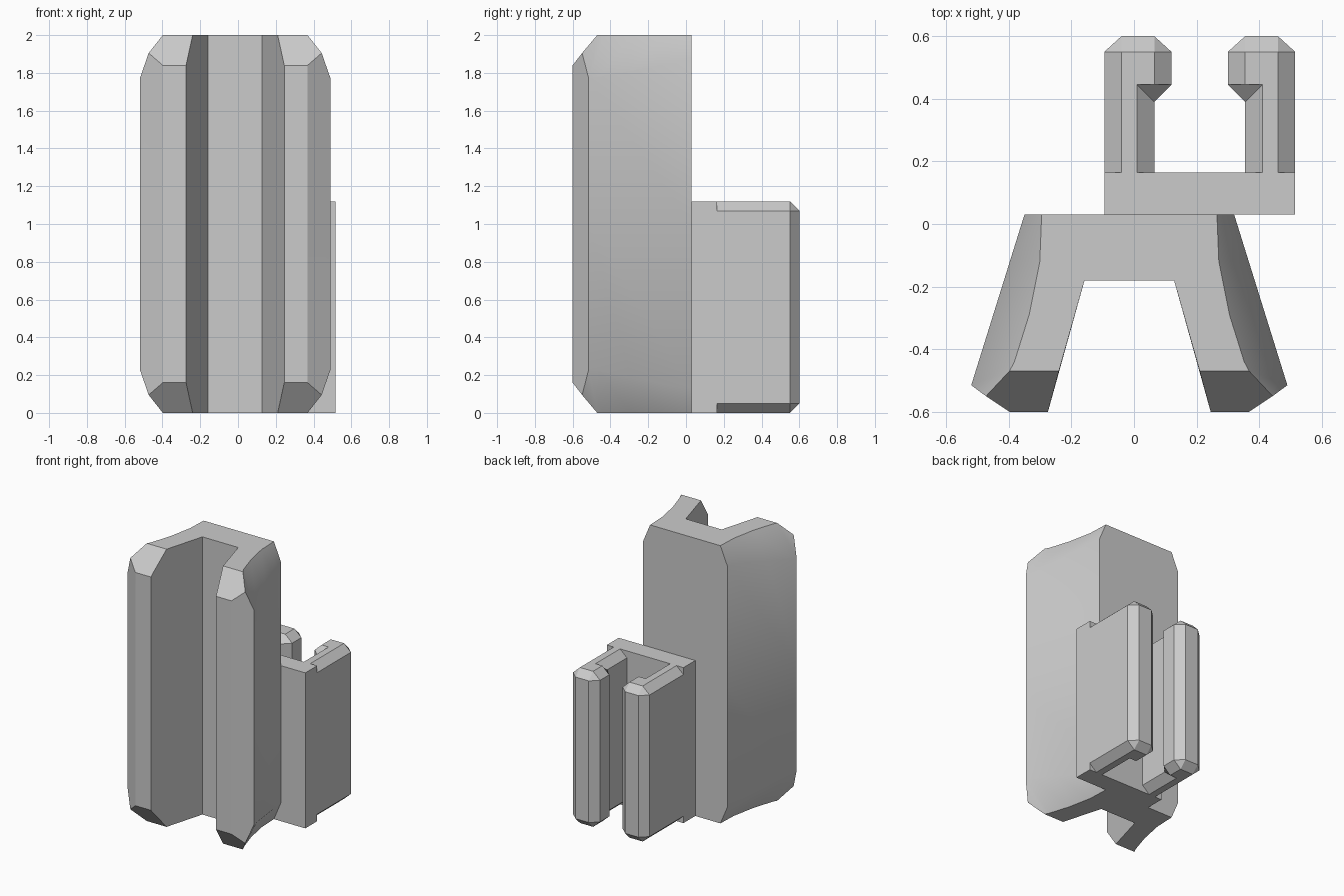
import bpy
import bmesh
from math import radians
from mathutils import Matrix

cube = bpy.data.objects.get("Cube")
if cube:
    bpy.data.objects.remove(cube, do_unlink=True)

# One plain grey plastic
GREY = (0.6, 0.6, 0.6, 1)
grey = bpy.data.materials.new("grey_plastic")
grey.use_nodes = True
grey.diffuse_color = GREY
grey.node_tree.nodes["Principled BSDF"].inputs["Base Color"].default_value = GREY


def finish(bm, name, location=(0, 0, 0), smooth=False):
    bmesh.ops.remove_doubles(bm, verts=bm.verts, dist=0.0005)
    bmesh.ops.recalc_face_normals(bm, faces=bm.faces)
    mesh = bpy.data.meshes.new(name)
    bm.to_mesh(mesh)
    bm.free()
    mesh.materials.append(grey)
    obj = bpy.data.objects.new(name, mesh)
    obj.location = location
    bpy.context.collection.objects.link(obj)
    if smooth:
        bpy.ops.object.select_all(action="DESELECT")
        obj.select_set(True)
        bpy.context.view_layer.objects.active = obj
        bpy.ops.object.shade_smooth_by_angle(angle=radians(31))
    return obj


def loft(bm, rings):
    """Skin matching rings and cap both ends; coincident points collapse later."""
    loops = [[bm.verts.new(p) for p in ring] for ring in rings]
    for a, b in zip(loops, loops[1:]):
        for i in range(len(a)):
            j = (i + 1) % len(a)
            bm.faces.new((a[i], a[j], b[j], b[i]))
    bm.faces.new(loops[0])
    bm.faces.new(loops[-1])


# Channel: a quarter (x > 0, z > 0 about its centre), mirrored twice
def channel():
    bm = bmesh.new()

    def face(*pts):
        bm.faces.new([bm.verts.new(p) for p in pts])

    def floor(p):
        return (p[0], p[1], 0)

    back, web, front = 0.03, -0.18, -0.60
    rim = [(0.28, back, 1), (0.286, -0.12, 1), (0.32, -0.29, 1),
           (0.367, -0.44, 1), (0.383, -0.47, 1)]
    wall = []
    for y in (back, -0.12, -0.29, -0.46, -0.515):
        t = (back - y) / 0.545
        wall.append((0.335 + 0.17 * t, y, 0.87 - 0.10 * t))
    corner, nose = (0.458, -0.55, 0.905), (0.383, front, 0.84)
    lip, lip_top = (0.26, front, 0.84), (0.225, -0.47, 1)
    root, mid_web, mid_back = (0.143, web, 1), (0, web, 1), (0, back, 1)

    face(mid_back, *rim, lip_top, root, mid_web)
    for i in range(len(rim) - 1):
        face(rim[i], rim[i + 1], wall[i + 1], wall[i])
        face(wall[i], wall[i + 1], floor(wall[i + 1]), floor(wall[i]))
    face(rim[-1], corner, wall[-1])
    face(rim[-1], lip_top, lip, nose, corner)
    face(wall[-1], corner, nose, floor(nose), floor(wall[-1]))
    face(nose, lip, floor(lip), floor(nose))
    face(lip_top, root, floor(root), floor(lip), lip)
    face(root, mid_web, floor(mid_web), floor(root))
    face(mid_back, floor(mid_back), floor(wall[0]), wall[0], rim[0])
    bmesh.ops.remove_doubles(bm, verts=bm.verts, dist=0.0005)

    for axis in "XZ":
        copy = bmesh.ops.duplicate(bm, geom=bm.verts[:] + bm.edges[:] + bm.faces[:])
        verts = [v for v in copy["geom"] if isinstance(v, bmesh.types.BMVert)]
        flip = Matrix.Scale(-1, 4, (axis == "X", 0, axis == "Z"))
        bmesh.ops.transform(bm, matrix=flip, verts=verts)
        bmesh.ops.remove_doubles(bm, verts=bm.verts, dist=0.0005)
    # Join flat faces across the mirror seams
    bmesh.ops.dissolve_limit(bm, angle_limit=radians(0.5),
                             verts=bm.verts, edges=bm.edges)
    finish(bm, "channel", (-0.015, 0, 1), smooth=True)


channel()

# Clip base plate
HEIGHT, CUT, MID = 1.12, 0.05, 0.21
bm = bmesh.new()
bmesh.ops.create_cube(bm, size=1, matrix=Matrix.Translation((MID, 0.0975, HEIGHT / 2))
                      @ Matrix.Diagonal((0.61, 0.135, HEIGHT, 1)))
finish(bm, "clip_base")

# Hooked clip arms with chamfered ends: outline paired with its inset outline
outline = [(-0.305, 0.165), (-0.305, 0.55), (-0.25, 0.60), (-0.145, 0.60),
           (-0.09, 0.55), (-0.09, 0.445), (-0.145, 0.39), (-0.145, 0.165)]
inset = [(-0.25, 0.165), (-0.25, 0.55), (-0.25, 0.55), (-0.145, 0.55),
         (-0.145, 0.55), (-0.145, 0.445), (-0.20, 0.445), (-0.20, 0.165)]
for name, side in (("right_clip_arm", 1), ("left_clip_arm", -1)):
    bm = bmesh.new()
    levels = ((inset, 0), (outline, CUT), (outline, HEIGHT - CUT), (inset, HEIGHT))
    loft(bm, [[(MID + side * x, y, z) for x, y in ring] for ring, z in levels])
    finish(bm, name)
